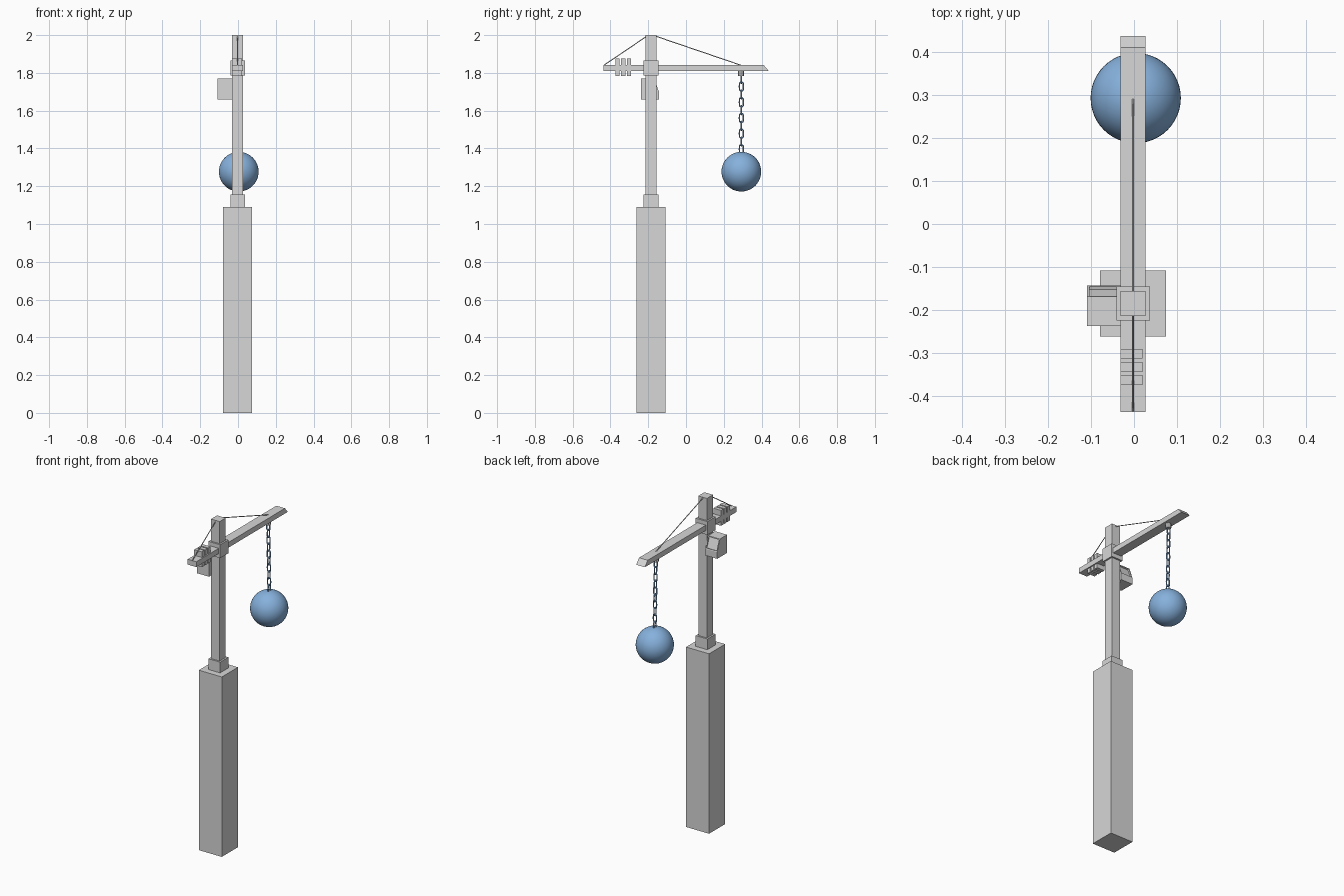
import bpy, bmesh, math
from mathutils import Vector

if "Cube" in bpy.data.objects:
    bpy.data.objects.remove(bpy.data.objects["Cube"])


def material(name, rgb):
    m = bpy.data.materials.new(name)
    m.diffuse_color = (*rgb, 1)
    m.use_nodes = True
    m.node_tree.nodes["Principled BSDF"].inputs["Base Color"].default_value = m.diffuse_color
    return m


GREY = material("light_grey", (0.68, 0.68, 0.68))
BLUE = material("soft_blue", (0.24, 0.44, 0.72))
CX, CY = -0.002, -0.185      # mast axis
BX, BY = 0.004, 0.293        # hanging ball axis


def prism(name, profile, x0, x1, edit=None):
    """Extrude a (y, z) profile from x0 to x1."""
    bm = bmesh.new()
    face = bm.faces.new([bm.verts.new((x0, y, z)) for y, z in profile])
    ext = bmesh.ops.extrude_face_region(bm, geom=[face])
    verts = [g for g in ext["geom"] if isinstance(g, bmesh.types.BMVert)]
    bmesh.ops.translate(bm, verts=verts, vec=(x1 - x0, 0, 0))
    bmesh.ops.recalc_face_normals(bm, faces=bm.faces)
    if edit:
        edit(bm)
    me = bpy.data.meshes.new(name)
    bm.to_mesh(me)
    bm.free()
    me.materials.append(GREY)
    ob = bpy.data.objects.new(name, me)
    bpy.context.collection.objects.link(ob)
    return ob


def box(name, x0, x1, y0, y1, z0, z1):
    return prism(name, [(y0, z0), (y1, z0), (y1, z1), (y0, z1)], x0, x1)


def column(name, half, z0, z1):
    return box(name, CX - half, CX + half, CY - half, CY + half, z0, z1)


def finish(name, mat, smooth=True):
    ob = bpy.context.object
    ob.name = name
    ob.data.materials.append(mat)
    if smooth:
        bpy.ops.object.shade_smooth_by_angle()
    return ob


# Tower: base, collars and mast
column("base", 0.077, 0, 1.09)
column("lower_collar", 0.039, 1.09, 1.155)
column("mast", 0.029, 1.155, 2.0)
column("upper_collar", 0.039, 1.785, 1.866)

# Jib with bevelled tip
prism("jib", [(-0.438, 1.81), (0.438, 1.81), (0.411, 1.842), (-0.438, 1.842)], -0.031, 0.027)

# Counterweights
for i in range(3):
    y = -0.302 - 0.0305 * i
    box(f"counterweight_{i + 1}", -0.0315, 0.02, y - 0.0115, y + 0.0115, 1.783, 1.876)


# Operator cabin with recessed sloping window
def window(bm):
    bm.normal_update()
    slope = [f for f in bm.faces if f.normal.y > 0.5 and f.normal.z > 0.1]
    bmesh.ops.inset_individual(bm, faces=slope, thickness=0.008)
    bmesh.ops.inset_individual(bm, faces=slope, thickness=0.0005, depth=-0.008)


prism("cabin", [(-0.237, 1.66), (-0.143, 1.66), (-0.143, 1.70), (-0.169, 1.77), (-0.237, 1.77)],
      -0.109, -0.028, window)


# Stay cables
def cable(name, a, b):
    a, b = Vector(a), Vector(b)
    d = b - a
    bpy.ops.mesh.primitive_cylinder_add(vertices=6, radius=0.0025, depth=d.length, location=(a + b) / 2,
                                        rotation=d.to_track_quat('Z', 'Y').to_euler())
    finish(name, GREY)


cable("front_cable", (CX, CY + 0.02, 1.996), (CX, 0.29, 1.841))
cable("rear_cable", (CX, CY - 0.02, 1.996), (CX, -0.434, 1.841))

# Chain hanger under the jib
bpy.ops.mesh.primitive_cylinder_add(vertices=8, radius=0.016, depth=0.028, location=(CX, BY - 0.002, 1.797))
finish("chain_hanger", GREY, False)

# Chain of alternating links
for i in range(10):
    bpy.ops.mesh.primitive_torus_add(major_segments=16, minor_segments=8, major_radius=0.0105, minor_radius=0.0035)
    link = finish(f"chain_link_{i + 1}", BLUE)
    for v in link.data.vertices:                      # stretch into an oval
        v.co.y += math.copysign(0.0135, v.co.y) if abs(v.co.y) > 1e-5 else 0
    link.rotation_euler = (math.pi / 2, 0, math.pi / 2 * (i % 2))
    link.location = (CX + (BX - CX) * i / 9, BY, 1.769 - 0.0415 * i)

# Wrecking ball
bpy.ops.mesh.primitive_uv_sphere_add(segments=48, ring_count=24, radius=0.105, location=(BX, BY, 1.277))
finish("ball", BLUE)
